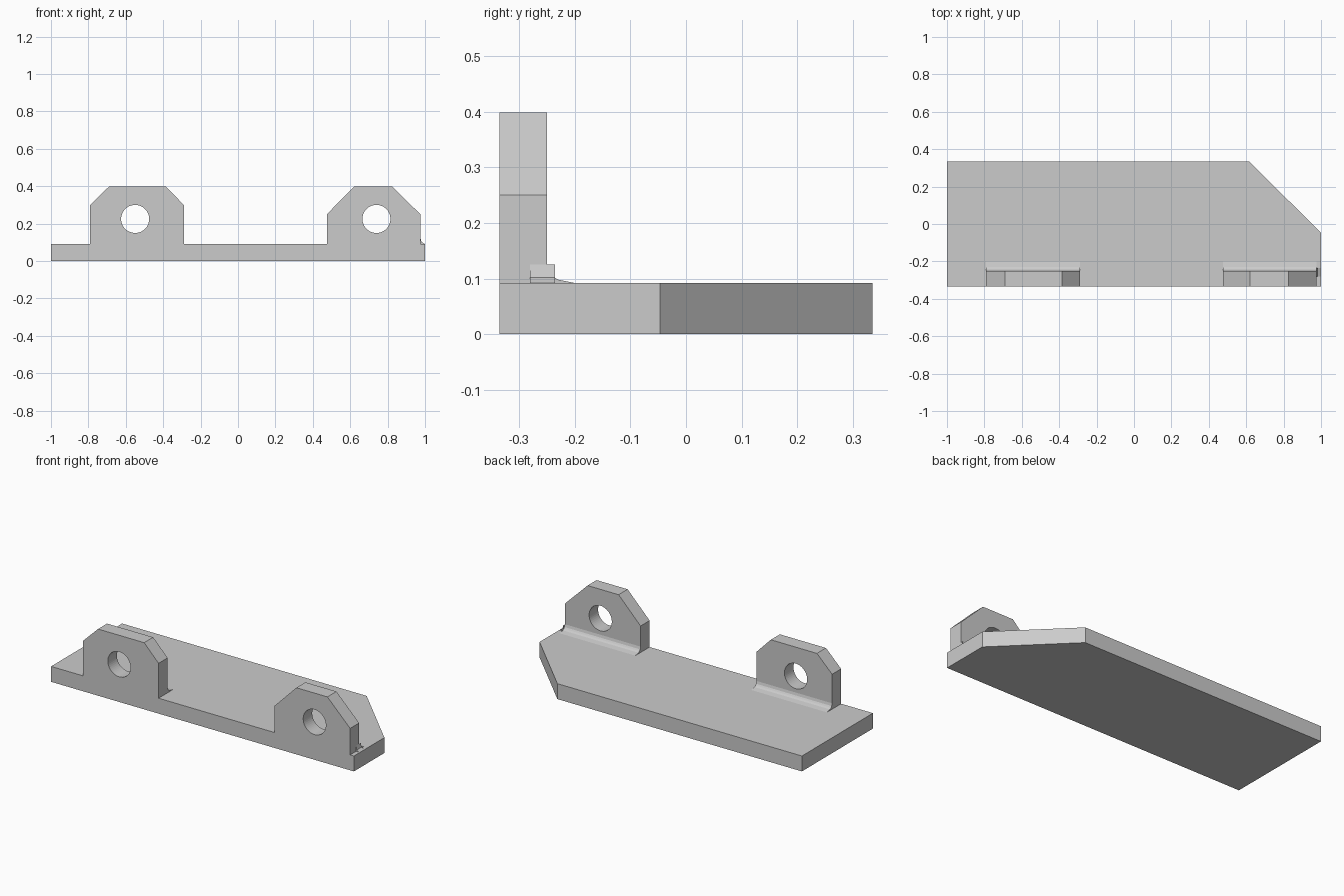
import bpy, bmesh
from math import pi, cos, sin
from mathutils import Vector

cube = bpy.data.objects.get("Cube")
if cube:
    bpy.data.objects.remove(cube, do_unlink=True)

grey = bpy.data.materials.new("plain grey")
grey.use_nodes = True
colour = (0.6, 0.6, 0.6, 1)
grey.diffuse_color = colour
grey.node_tree.nodes["Principled BSDF"].inputs["Base Color"].default_value = colour

FRONT, BACK = -0.335, 0.335
LUG_BACK = -0.25
TOP = 0.092       # top of the base plate
PEAK = 0.398      # top of the lugs
HOLE_Z, HOLE_R = 0.225, 0.075


def prism(name, points, offset):
    """Extrude a closed outline of 3D points along an offset."""
    bm = bmesh.new()
    face = bm.faces.new([bm.verts.new(p) for p in points])
    moved = bmesh.ops.extrude_face_region(bm, geom=[face])["geom"]
    bmesh.ops.translate(bm, vec=Vector(offset),
                        verts=[v for v in moved if isinstance(v, bmesh.types.BMVert)])
    bmesh.ops.recalc_face_normals(bm, faces=bm.faces)
    mesh = bpy.data.meshes.new(name)
    bm.to_mesh(mesh)
    bm.free()
    mesh.materials.append(grey)
    obj = bpy.data.objects.new(name, mesh)
    bpy.context.collection.objects.link(obj)
    return obj


def lug(side, left, right, shoulder, flat_left, flat_right, hole_x):
    """Upright ear with clipped corners, a round hole and a fillet behind."""
    outline = [(left, TOP), (right, TOP), (right, shoulder),
               (flat_right, PEAK), (flat_left, PEAK), (left, shoulder)]
    body = prism(side + "_lug", [(x, FRONT, z) for x, z in outline],
                 (0, LUG_BACK - FRONT, 0))

    # Round hole
    n = 48
    ring = [(hole_x + HOLE_R * cos(2 * pi * i / n), FRONT - 0.1,
             HOLE_Z + HOLE_R * sin(2 * pi * i / n)) for i in range(n)]
    cutter = prism(side + "_hole_cutter", ring, (0, 0.3, 0))
    cutter.hide_render = True
    cutter.hide_viewport = True
    cut = body.modifiers.new("hole", 'BOOLEAN')
    cut.operation = 'DIFFERENCE'
    cut.solver = 'EXACT'
    cut.object = cutter

    # Concave fillet where the ear meets the plate
    curve = [(0, 0), (0.05, 0), (0.02, 0.006), (0.01, 0.012), (0.004, 0.02), (0, 0.035)]
    prism(side + "_fillet", [(left, LUG_BACK + y, TOP + z) for y, z in curve],
          (right - left, 0, 0))


# Base plate with one clipped back corner
plate = [(-1, FRONT), (1, FRONT), (1, -0.047), (0.615, BACK), (-1, BACK)]
prism("base_plate", [(x, y, 0) for x, y in plate], (0, 0, TOP))

lug("right", -0.79, -0.29, 0.30, -0.69, -0.385, -0.55)
lug("left", 0.475, 0.975, 0.25, 0.62, 0.825, 0.74)

# Small fillet on the outer end of the left lug
end = [(0, 0), (0.022, 0), (0.006, 0.01), (0, 0.033)]
prism("left_end_fillet", [(0.975 + x, -0.28, TOP + z) for x, z in end], (0, 0.045, 0))
